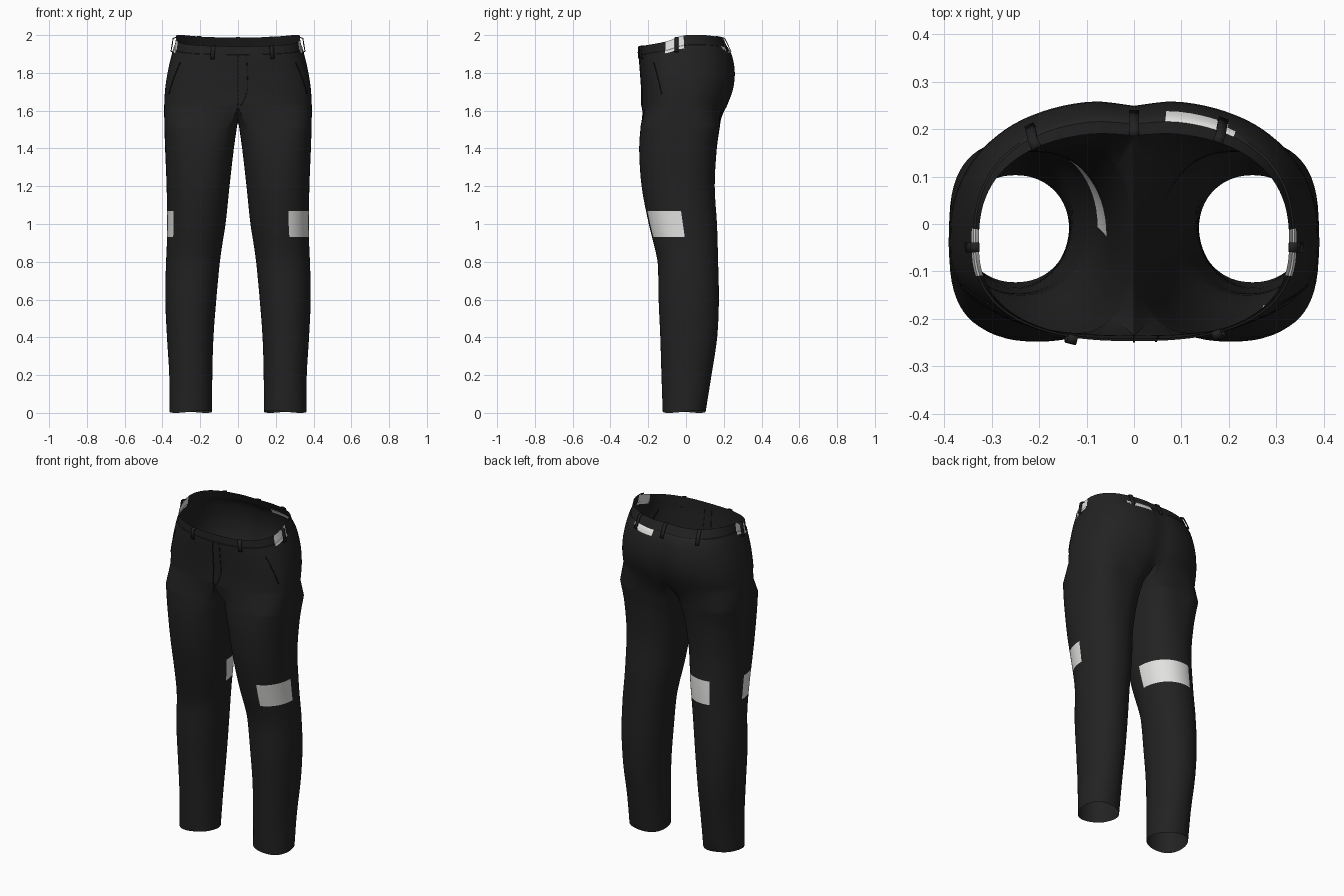
import bpy, bmesh, math
from mathutils import Vector

if "Cube" in bpy.data.objects:
    bpy.data.objects.remove(bpy.data.objects["Cube"])

def material(name, r, g, b):
    m = bpy.data.materials.new(name)
    m.diffuse_color = (r, g, b, 1)
    m.use_nodes = True
    m.node_tree.nodes["Principled BSDF"].inputs["Base Color"].default_value = m.diffuse_color
    return m

CLOTH = material("black cloth", 0.016, 0.016, 0.016)
PATCH = material("pale patch", 0.75, 0.75, 0.74)
SEAM = material("dark seam", 0.007, 0.007, 0.007)

def curve(rows, t):
    """Smooth interpolation of table rows keyed by their first column."""
    n = len(rows)
    k = max(i for i in range(n - 1) if i == 0 or rows[i][0] <= t)
    def slope(i, c):
        a, b = rows[max(i - 1, 0)], rows[min(i + 1, n - 1)]
        return (b[c] - a[c]) / (b[0] - a[0])
    h = rows[k + 1][0] - rows[k][0]
    u = min(max((t - rows[k][0]) / h, 0), 1)
    out = []
    for c in range(1, len(rows[0])):
        p, q = rows[k][c], rows[k + 1][c]
        out.append((2*u**3 - 3*u*u + 1) * p + (u**3 - 2*u*u + u) * h * slope(k, c)
                   + (3*u*u - 2*u**3) * q + (u**3 - u*u) * h * slope(k + 1, c))
    return out

# leg: height, inner x, outer x, front y, back y, squareness
LEG = [(0.00, .137, .363, -.123, .103, 2.1), (0.20, .136, .364, -.130, .135, 2.1),
       (0.40, .130, .376, -.136, .165, 2.1), (0.60, .115, .385, -.145, .174, 2.1),
       (0.80, .096, .381, -.150, .170, 2.1), (0.88, .085, .377, -.167, .168, 2.1),
       (1.00, .066, .375, -.197, .164, 2.1), (1.20, .045, .378, -.235, .152, 2.2),
       (1.40, .022, .386, -.248, .163, 2.5), (1.52, .005, .390, -.240, .180, 3.0)]
# hips: fraction up to the waist edge, half width, front y, back y
HIP = [(0, .391, -.235, .218), (.25, .386, -.235, .252), (.5, .372, -.240, .262),
       (.75, .350, -.246, .246), (.87, .338, -.247, .222), (1, .331, -.246, .197)]
# waist edge height by depth
EDGE = [(-.25, 1.94), (-.1, 1.968), (-.02, 1.997), (.1, 2.0), (.2, 1.987)]
Z0 = 1.62
OUT, IN = 48, 16          # segments on the outer wrap and on the inside leg

def spow(v, e):
    return math.copysign(abs(v) ** e, v)

def hip_xy(t, a):
    w, f, b = curve(HIP, t)
    x = w * spow(math.cos(a), .8) if math.cos(a) > 1e-6 else 0.0
    s = spow(math.sin(a), .8)
    y = -.04 + s * ((b + .04) if s > 0 else (-.04 - f))
    if s > 0:             # dip between the seat halves
        y -= .018 * math.exp(-(x / .05) ** 2) * (1 - .6 * t)
    return x, y

def hip(t, a):
    x, y = hip_xy(t, a)
    top = curve(EDGE, hip_xy(1, a)[1])[0]
    return Vector((x, y, Z0 + t * (top - Z0)))

def hip_ring(t, inset=0):
    ring = []
    for i in range(OUT + 1):
        a = math.pi / 2 - math.pi * i / OUT
        p = hip(t, a)
        p.x *= 1 - inset / .35
        p.y *= 1 - inset / .25
        ring.append(p)
    return ring

def leg_ring(z):
    xi, xo, f, b, n = curve(LEG, z)
    ring = []
    for i in range(OUT + IN):
        a = math.radians(135 - 360 * i / (OUT + IN))
        x = (xi + xo) / 2 + (xo - xi) / 2 * spow(math.cos(a), 2 / n)
        y = (f + b) / 2 + (b - f) / 2 * spow(math.sin(a), 2 / n)
        lift = .012 * (.5 + .5 * math.sin(2 * a)) if z == 0 else 0
        ring.append(Vector((x, y, z + lift)))
    return ring

def crotch_ring():
    ring = hip_ring(0)
    front, back = ring[-1], ring[0]
    for k in range(1, IN):
        p = front.lerp(back, k / IN)
        p.z -= .085 * math.sin(math.pi * k / IN)
        ring.append(p)
    return ring

def is_patch(c, t):
    """Pale areas: knee patches, both waist sides, and one behind the waist."""
    if t is None:
        if not .93 < c.z < 1.07:
            return False
        xi, xo, f, b, n = curve(LEG, c.z)
        mid = math.copysign((xi + xo) / 2, c.x)
        a = math.degrees(math.atan2((c.y - (f + b) / 2) / (b - f), (c.x - mid) / (xo - xi))) % 360
        return a > 288 if c.x > 0 else (a < 108 or 182 < a < 218)
    if abs(c.x) > .28 and -.105 < c.y < -.005 and t > .82:
        return True
    return .07 < c.x < .205 and c.y > 0 and .78 < t < .865

def finish(bm, name, mats, angle=40):
    me = bpy.data.meshes.new(name)
    bm.to_mesh(me)
    bm.free()
    for m in mats:
        me.materials.append(m)
    ob = bpy.data.objects.new(name, me)
    bpy.context.collection.objects.link(ob)
    bpy.ops.object.select_all(action='DESELECT')
    bpy.context.view_layer.objects.active = ob
    ob.select_set(True)
    bpy.ops.object.shade_smooth_by_angle(angle=math.radians(angle))
    return ob

# trousers: both halves lofted from hem to waist and welded down the middle
bm = bmesh.new()
leg_z = sorted({round(.05 * i, 3) for i in range(31)} | {.01, .93, 1.07, 1.52})
hip_t = [.08, .16, .24, .32, .4, .48, .56, .64, .72, .78, .82, .86]
for side in (1, -1):
    rings = [(leg_ring(z), None) for z in leg_z] + [(crotch_ring(), None)]
    rings += [(hip_ring(t), t) for t in hip_t]
    rings += [(hip_ring(t, .004), t) for t in (.865, .91, .955, 1)]   # waistband
    prev = None
    for pts, t in rings:
        vs = [bm.verts.new((p.x * side, p.y, p.z)) for p in pts]
        if prev:
            pv, pt = prev
            closed = t is None
            for i in range(len(pv) if closed else OUT):
                j = (i + 1) % len(pv)
                f = bm.faces.new((pv[i], pv[j], vs[j], vs[i]))
                mid_t = None if closed else ((pt or 0) + t) / 2
                f.material_index = int(is_patch(f.calc_center_median(), mid_t))
        prev = (vs, t)
bmesh.ops.remove_doubles(bm, verts=bm.verts, dist=.0004)
bmesh.ops.recalc_face_normals(bm, faces=bm.faces)
finish(bm, "trousers", [CLOTH, PATCH])

def angle_at(x, back):
    a = math.acos(min((abs(x) / .335) ** 1.25, 1))
    return a if back else -a

def strip(name, path, width, mat, thick):
    """Ribbon along (hip fraction, angle, side, stand-off) points."""
    bm = bmesh.new()
    prev = None
    for t, a, side, d in path:
        p = hip(t, a)
        n = Vector((math.cos(a) * .8, math.sin(a), 0)).normalized()
        across = Vector((-n.y, n.x, 0)) * width / 2
        pair = []
        for q in (p + n * d - across, p + n * d + across):
            pair.append(bm.verts.new((q.x * side, q.y, q.z)))
        if prev:
            bm.faces.new((prev[0], prev[1], pair[1], pair[0]))
        prev = pair
    bmesh.ops.recalc_face_normals(bm, faces=bm.faces)
    ob = finish(bm, name, [mat])
    mod = ob.modifiers.new("thickness", 'SOLIDIFY')
    mod.thickness = thick
    mod.offset = 0

# belt loops: two front, two side, three back
SIDE_A = math.asin(-.02)
loops = [(angle_at(.13, False), -1), (angle_at(.175, False), 1), (SIDE_A, 1), (SIDE_A, -1),
         (angle_at(.21, True), -1), (angle_at(.18, True), 1), (math.pi / 2, 1)]
for i, (a, s) in enumerate(loops):
    path = [(.79, a, s, 0), (.80, a, s, .010), (.89, a, s, .012), (.985, a, s, .012), (1, a, s, -.004)]
    strip(f"belt_loop_{i + 1}", path, .021, CLOTH, .005)

# fly: centre seam and curved stitch line
ts = [.02 + .84 * k / 12 for k in range(13)]
strip("fly_centre_seam", [(t, angle_at(0, False), 1, .001) for t in ts], .005, SEAM, .003)
stitch = [(t, angle_at(.045 * min(1, (t / .3) ** .5), False), 1, .001) for t in ts]
strip("fly_stitch_line", stitch, .003, SEAM, .003)

# slanted side pocket openings
for s, label in ((1, "right"), (-1, "left")):
    path = [(.2 + .5 * k / 8, math.radians(-22 - 12 * k / 8), s, .001) for k in range(9)]
    strip(f"{label}_pocket_opening", path, .005, SEAM, .003)
